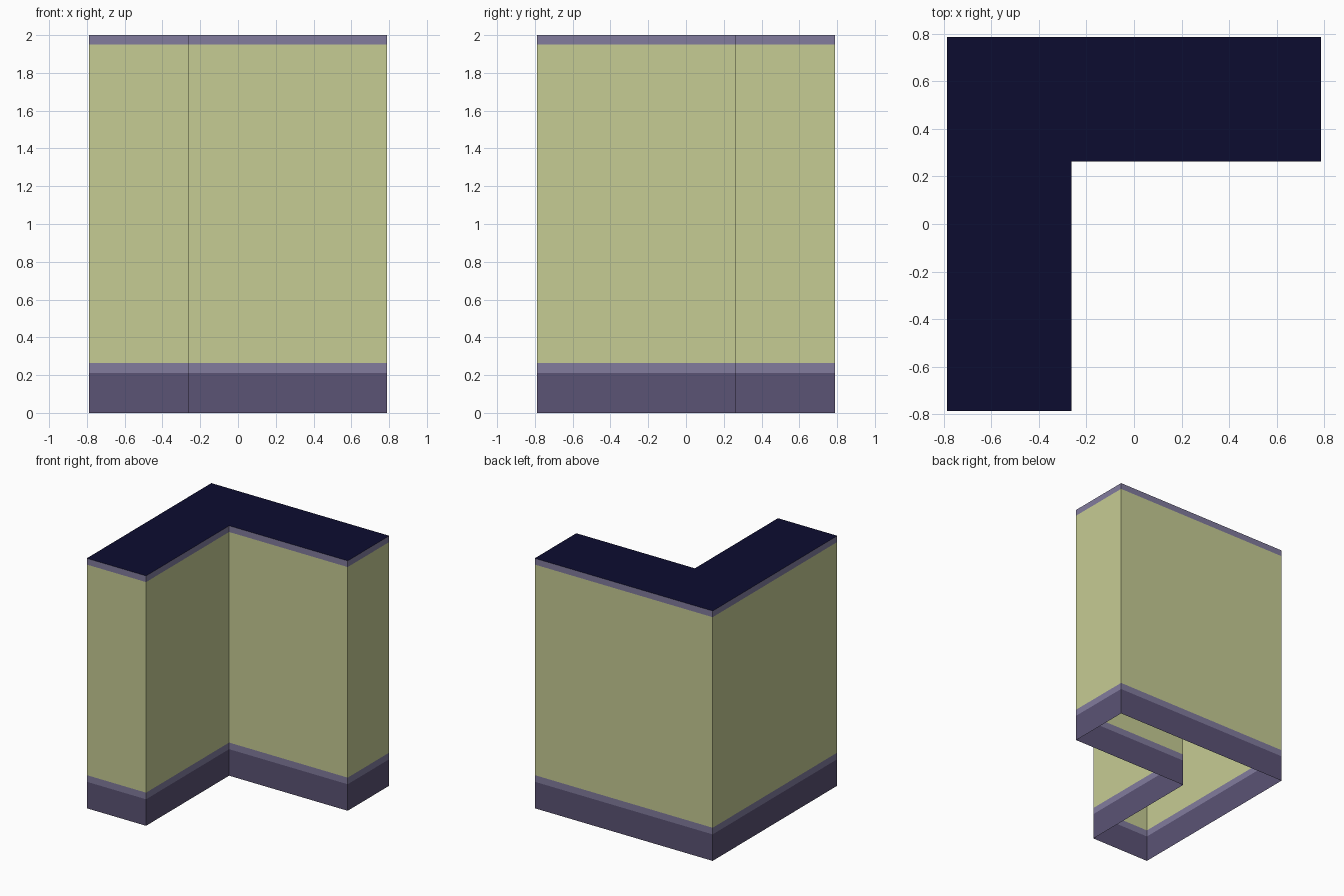
import bpy

if "Cube" in bpy.data.objects:
    bpy.data.objects.remove(bpy.data.objects["Cube"])

H = 0.7875   # half width of the footprint
N = 0.2625   # inner corner of the L
# L-shaped footprint, counter-clockwise from above
PLAN = [(-H, -H), (-N, -H), (-N, N), (H, N), (H, H), (-H, H)]


def lin(c):
    c /= 255
    return c / 12.92 if c <= 0.04045 else ((c + 0.055) / 1.055) ** 2.4


def material(name, rgb):
    m = bpy.data.materials.new(name)
    m.diffuse_color = (*[lin(c) for c in rgb], 1)
    m.use_nodes = True
    m.node_tree.nodes["Principled BSDF"].inputs["Base Color"].default_value = m.diffuse_color
    return m


def add(name, verts, faces, mat):
    me = bpy.data.meshes.new(name)
    me.from_pydata(verts, [], faces)
    me.materials.append(mat)
    ob = bpy.data.objects.new(name, me)
    bpy.context.collection.objects.link(ob)


def wall_band(name, z0, z1, mat):
    # open ring of wall faces following the footprint
    n = len(PLAN)
    verts = [(x, y, z) for z in (z0, z1) for x, y in PLAN]
    faces = [(i, (i + 1) % n, (i + 1) % n + n, i + n) for i in range(n)]
    add(name, verts, faces, mat)


cream = material("pale olive wall", (198, 204, 148))
trim = material("light purple trim", (130, 124, 158))
base = material("dark purple base", (91, 83, 117))
navy = material("navy roof", (12, 12, 48))

# Walls, bottom to top; the underside stays open
wall_band("plinth", 0, 0.212, base)
wall_band("plinth_trim", 0.212, 0.265, trim)
wall_band("wall", 0.265, 1.95, cream)
wall_band("top_trim", 1.95, 2.0, trim)

# Flat roof, two quads meeting on the mitre of the L
add("roof", [(x, y, 2.0) for x, y in PLAN], [(0, 1, 2, 5), (2, 3, 4, 5)], navy)
